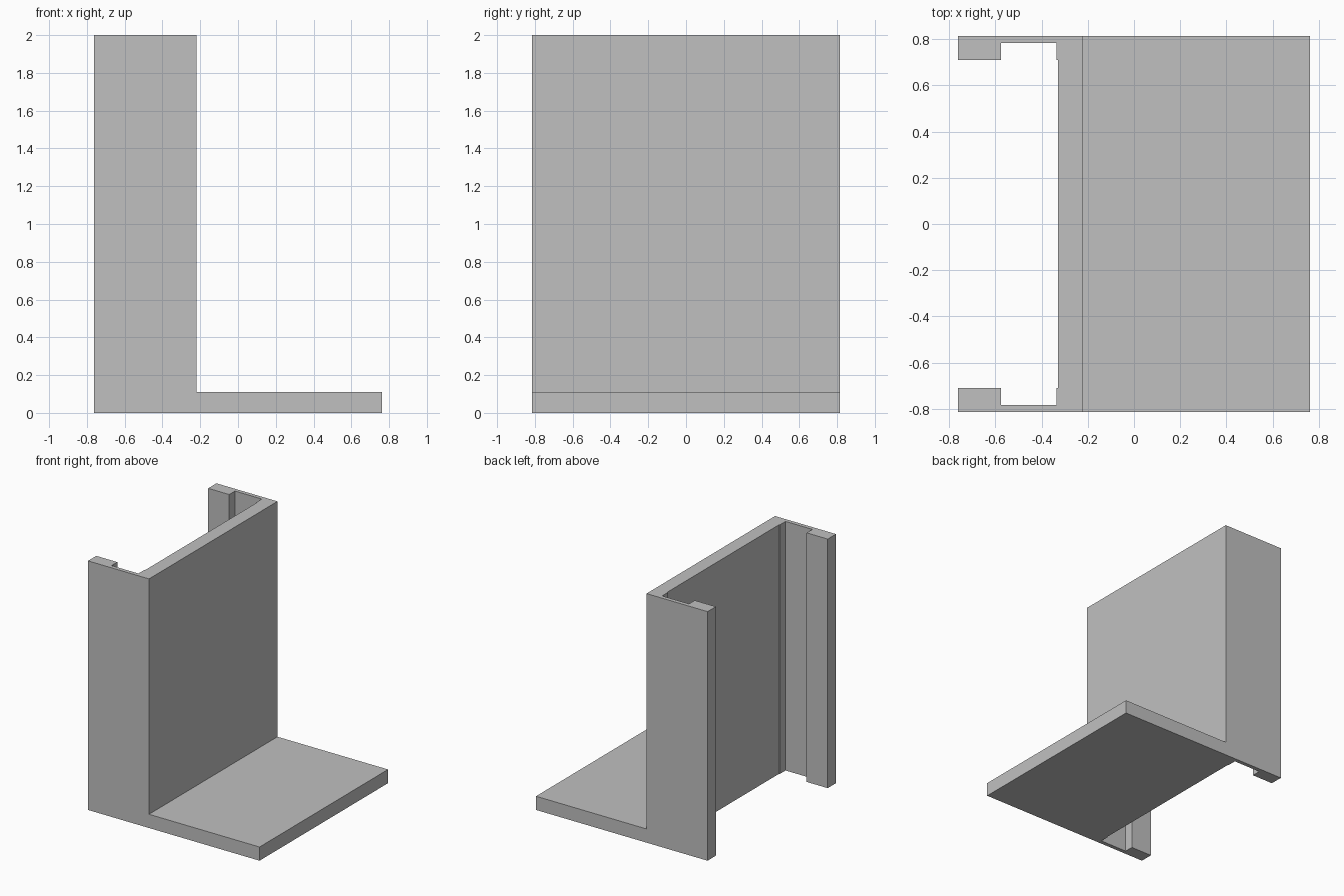
import bpy
import bmesh

cube = bpy.data.objects.get("Cube")
if cube:
    bpy.data.objects.remove(cube, do_unlink=True)

# Plain grey for the whole bracket
grey = bpy.data.materials.new("plain grey")
grey.use_nodes = True
colour = (0.53, 0.53, 0.53, 1)
grey.diffuse_color = colour
grey.node_tree.nodes["Principled BSDF"].inputs["Base Color"].default_value = colour

HALF_WIDTH = 0.815
HEIGHT = 2.0
FOOT = 0.11
WALL_FRONT = -0.22
FOOT_END = 0.762

# Half of the channel section, from the lip around to the inner wall
half = [
    (-0.762, HALF_WIDTH), (-0.762, 0.71), (-0.575, 0.71), (-0.575, 0.783),
    (-0.336, 0.783), (-0.336, 0.71), (-0.33, 0.71),
]
section = half + [(x, -y) for x, y in reversed(half)]
section += [(WALL_FRONT, -HALF_WIDTH), (WALL_FRONT, HALF_WIDTH)]

# Upright channel with the foot drawn out of its front face
bm = bmesh.new()
base = bm.faces.new([bm.verts.new((x, y, 0)) for x, y in section])


def extrude(face, offset):
    result = bmesh.ops.extrude_face_region(bm, geom=[face])["geom"]
    verts = [v for v in result if isinstance(v, bmesh.types.BMVert)]
    bmesh.ops.translate(bm, verts=verts, vec=offset)


extrude(base, (0, 0, HEIGHT))
bm.normal_update()

# Split the front at foot height, then pull the lower strip forward
front = [f for f in bm.faces if all(abs(v.co.x - WALL_FRONT) < 1e-4 for v in f.verts)]
geom = front + list({e for f in front for e in f.edges}) + list({v for f in front for v in f.verts})
bmesh.ops.bisect_plane(bm, geom=geom, plane_co=(0, 0, FOOT), plane_no=(0, 0, 1))
strip = next(f for f in bm.faces
             if all(abs(v.co.x - WALL_FRONT) < 1e-4 and v.co.z < FOOT + 0.01 for v in f.verts))
extrude(strip, (FOOT_END - WALL_FRONT, 0, 0))
inside = [f for f in bm.faces
          if all(abs(v.co.x - WALL_FRONT) < 1e-4 and v.co.z < FOOT + 0.01 for v in f.verts)]
bmesh.ops.delete(bm, geom=inside, context="FACES_ONLY")
bmesh.ops.recalc_face_normals(bm, faces=bm.faces)

mesh = bpy.data.meshes.new("channel_bracket")
bm.to_mesh(mesh)
bm.free()
mesh.materials.append(grey)
bracket = bpy.data.objects.new("channel_bracket", mesh)
bpy.context.collection.objects.link(bracket)
